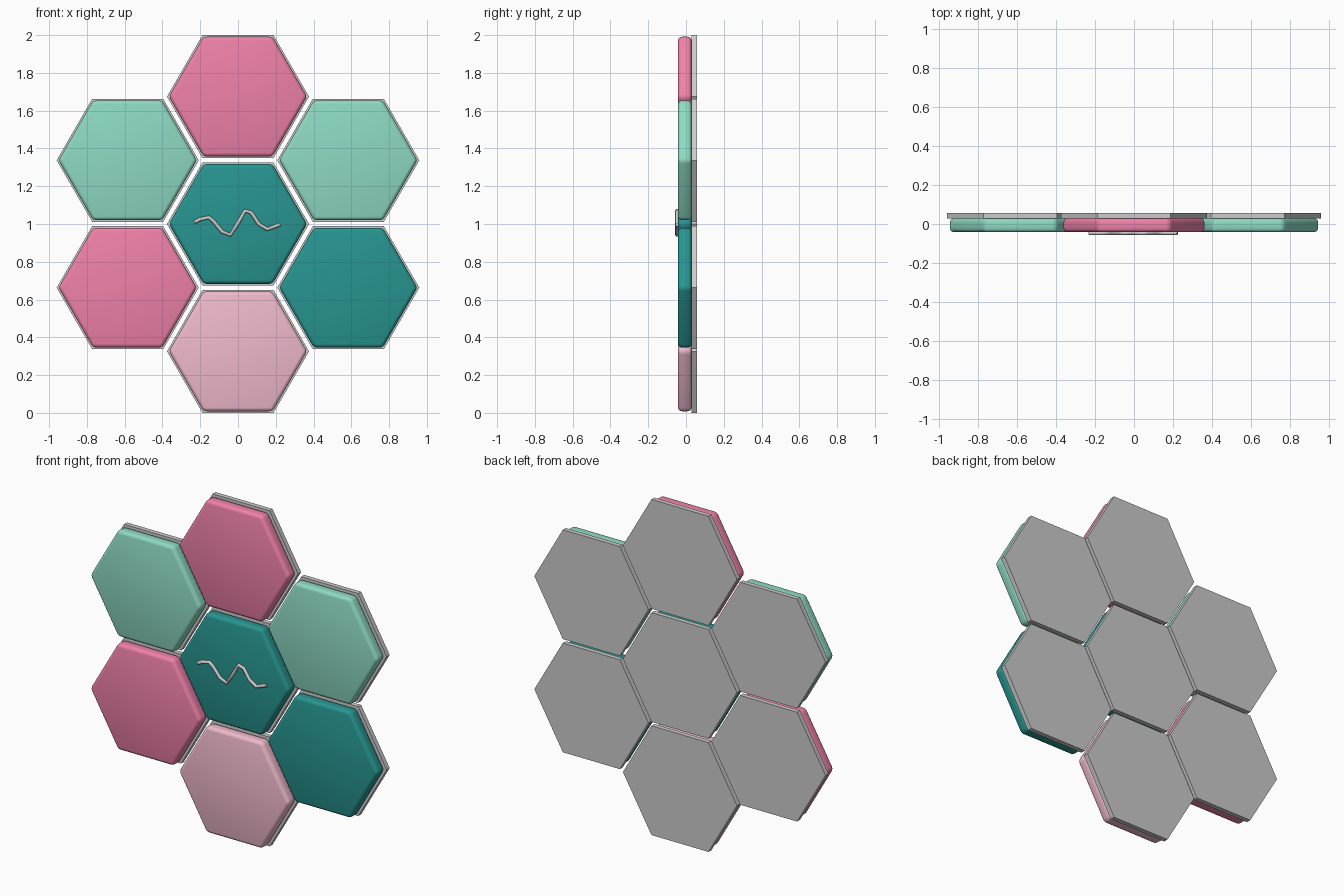
import bpy, bmesh, math

if "Cube" in bpy.data.objects:
    bpy.data.objects.remove(bpy.data.objects["Cube"])

R_PLATE, R_PANEL = 0.376, 0.366
STEP = 0.6744


def material(name, rgb):
    m = bpy.data.materials.new(name)
    m.diffuse_color = (*rgb, 1)
    m.use_nodes = True
    m.node_tree.nodes["Principled BSDF"].inputs["Base Color"].default_value = m.diffuse_color
    return m


COLOURS = {
    "pink": material("pink", (0.87, 0.22, 0.40)),
    "mint": material("mint", (0.27, 0.70, 0.55)),
    "teal": material("teal", (0.02, 0.30, 0.28)),
    "pale_pink": material("pale_pink", (0.87, 0.49, 0.60)),
}


def hex_prism(name, x, z, radius, y0, y1, bevel=0.0, mat=None):
    """Hexagonal slab facing -y, optionally with rounded edges."""
    bm = bmesh.new()
    ring = [bm.verts.new((radius * math.cos(math.radians(60 * k)), y0,
                          radius * math.sin(math.radians(60 * k)))) for k in range(6)]
    face = bm.faces.new(ring)
    ext = bmesh.ops.extrude_face_region(bm, geom=[face])["geom"]
    bmesh.ops.translate(bm, vec=(0, y1 - y0, 0),
                        verts=[v for v in ext if isinstance(v, bmesh.types.BMVert)])
    if bevel:
        bmesh.ops.bevel(bm, geom=bm.edges[:], offset=bevel, segments=4,
                        profile=0.5, affect='EDGES')
    bmesh.ops.recalc_face_normals(bm, faces=bm.faces[:])
    mesh = bpy.data.meshes.new(name)
    bm.to_mesh(mesh)
    bm.free()
    ob = bpy.data.objects.new(name, mesh)
    ob.location = (x, 0, z)
    bpy.context.collection.objects.link(ob)
    if mat:
        mesh.materials.append(mat)
    if bevel:
        bpy.ops.object.select_all(action='DESELECT')
        ob.select_set(True)
        bpy.context.view_layer.objects.active = ob
        bpy.ops.object.shade_smooth_by_angle(angle=math.radians(35))
    return ob


# Centre tile plus a ring of six, counter-clockwise from upper right
tiles = [("centre", 0, 0, "teal")]
ring = [("upper_right", "mint"), ("top", "pink"), ("upper_left", "mint"),
        ("lower_left", "pink"), ("bottom", "pale_pink"), ("lower_right", "teal")]
for i, (label, colour) in enumerate(ring):
    a = math.radians(30 + 60 * i)
    tiles.append((label, STEP * math.cos(a), STEP * math.sin(a), colour))

# Each tile: cushioned front panel on a thin back plate
for label, x, z, colour in tiles:
    hex_prism(label + "_back_plate", x, 1 + z, R_PLATE, 0.029, 0.057)
    hex_prism(label + "_panel", x, 1 + z, R_PANEL, -0.042, 0.029, 0.02, COLOURS[colour])

# Wavy raised line across the centre panel
path = [(-0.23, 1.01), (-0.20, 1.025), (-0.155, 1.035), (-0.13, 1.015), (-0.085, 0.96),
        (-0.04, 0.942), (0.0, 1.005), (0.037, 1.07), (0.07, 1.06),
        (0.11, 1.0), (0.155, 0.972), (0.223, 0.998)]
curve = bpy.data.curves.new("wave_line", 'CURVE')
curve.dimensions = '3D'
curve.bevel_depth = 0.01
curve.bevel_resolution = 2
curve.use_fill_caps = True
spline = curve.splines.new('POLY')
spline.points.add(len(path) - 1)
for p, (x, z) in zip(spline.points, path):
    p.co = (x, -0.047, z, 1)
wave = bpy.data.objects.new("wave_line", curve)
bpy.context.collection.objects.link(wave)
